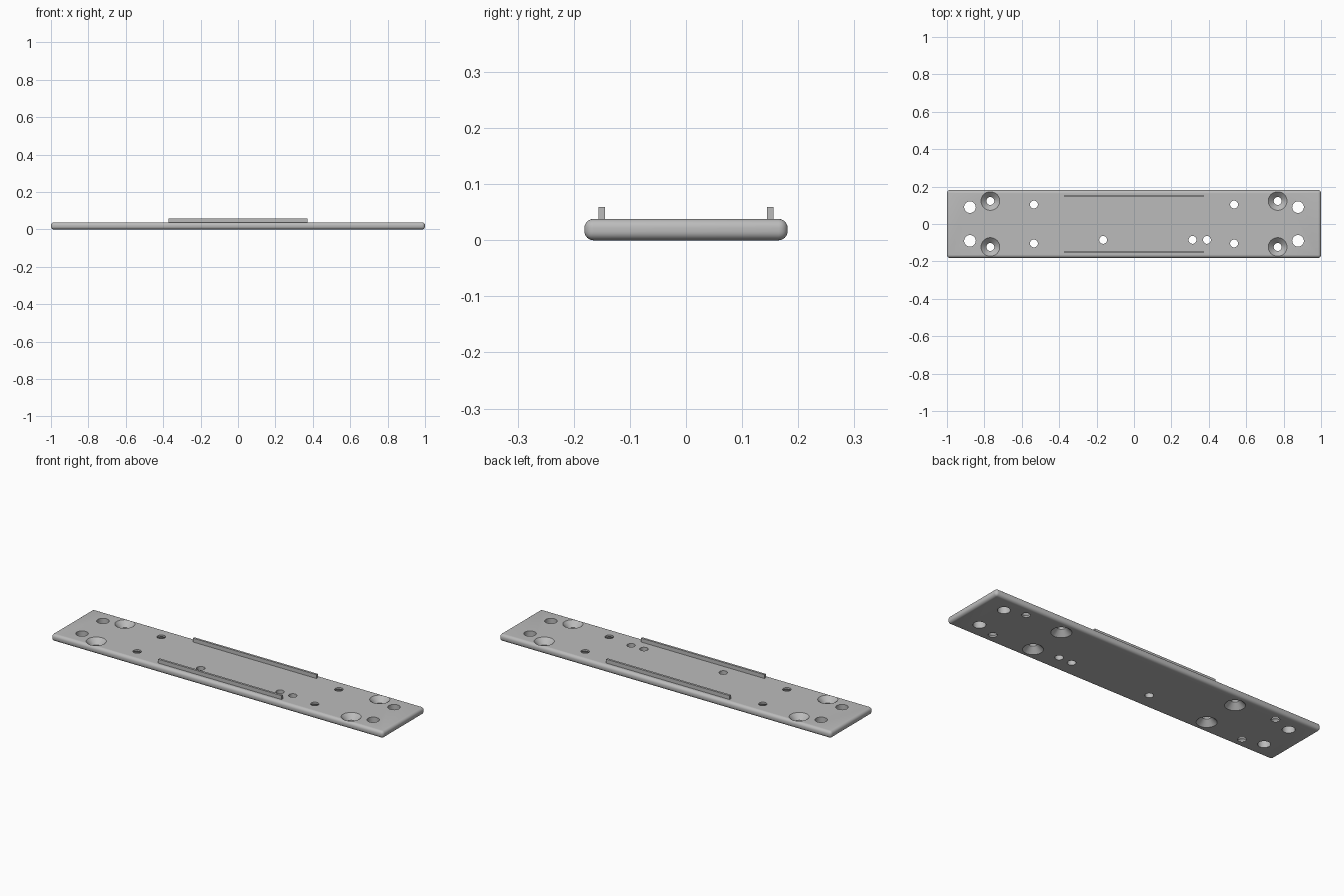
import bpy, bmesh, math

LENGTH, WIDTH, THICK = 2.0, 0.362, 0.038
ROUND = 0.016
SEGMENTS = 40

cube = bpy.data.objects.get("Cube")
if cube:
    bpy.data.objects.remove(cube, do_unlink=True)

# Single grey finish
grey = bpy.data.materials.new("plain grey")
grey.use_nodes = True
grey.diffuse_color = (0.5, 0.5, 0.5, 1)
grey.node_tree.nodes["Principled BSDF"].inputs["Base Color"].default_value = (0.5, 0.5, 0.5, 1)


def add_object(name, bm):
    bmesh.ops.recalc_face_normals(bm, faces=bm.faces)
    mesh = bpy.data.meshes.new(name)
    bm.to_mesh(mesh)
    bm.free()
    mesh.materials.append(grey)
    obj = bpy.data.objects.new(name, mesh)
    bpy.context.collection.objects.link(obj)
    return obj


def add_box(name, size, centre, rounding=0):
    bm = bmesh.new()
    bmesh.ops.create_cube(bm, size=1)
    bmesh.ops.scale(bm, vec=size, verts=bm.verts)
    bmesh.ops.translate(bm, vec=centre, verts=bm.verts)
    if rounding:
        bmesh.ops.bevel(bm, geom=bm.edges[:], offset=rounding, segments=6,
                        profile=0.5, affect="EDGES")
    return add_object(name, bm)


def add_turned(bm, x, y, profile):
    """Closed solid of revolution from (radius, z) pairs."""
    rings = []
    for r, z in profile:
        angles = [math.tau * i / SEGMENTS for i in range(SEGMENTS)]
        rings.append([bm.verts.new((x + r * math.cos(a), y + r * math.sin(a), z))
                      for a in angles])
    for low, high in zip(rings, rings[1:]):
        for i in range(SEGMENTS):
            j = (i + 1) % SEGMENTS
            bm.faces.new((low[i], low[j], high[j], high[i]))
    bm.faces.new(rings[0][::-1])
    bm.faces.new(rings[-1])


# Rounded base plate
plate = add_box("base_plate", (LENGTH, WIDTH, THICK), (0, 0, THICK / 2), ROUND)

# Hole profiles: straight bores and countersinks from above or below
OVER = 0.01
BORE, SINK = 0.021, 0.05


def straight(r):
    return [(r, -OVER), (r, THICK + OVER)]


sunk_top = [(BORE, -OVER), (BORE, THICK - (SINK - BORE)), (SINK + OVER, THICK + OVER)]
sunk_bottom = [(r, THICK - z) for r, z in sunk_top]

cut = bmesh.new()
for sx in (-1, 1):
    for sy in (-1, 1):
        add_turned(cut, sx * 0.877, sy * 0.09, straight(0.031))
        add_turned(cut, sx * 0.768, sy * 0.123, sunk_top)
        add_turned(cut, sx * 0.535, sy * 0.104, sunk_bottom)
for x in (-0.165, 0.313, 0.39):
    add_turned(cut, x, -0.085, straight(BORE))
cutter = add_object("hole_cutter", cut)
cutter.hide_render = True

# Drill the plate
drill = plate.modifiers.new("holes", "BOOLEAN")
drill.operation = "DIFFERENCE"
drill.solver = "EXACT"
drill.object = cutter
bpy.ops.object.select_all(action="DESELECT")
plate.select_set(True)
bpy.context.view_layer.objects.active = plate
bpy.ops.object.modifier_apply(modifier=drill.name)
bpy.data.objects.remove(cutter, do_unlink=True)
bpy.ops.object.shade_smooth_by_angle(angle=math.radians(30))

# Two upright guide rails
for name, side in (("front_rail", -1), ("back_rail", 1)):
    add_box(name, (0.744, 0.012, 0.031), (0, side * 0.15, 0.0435))
